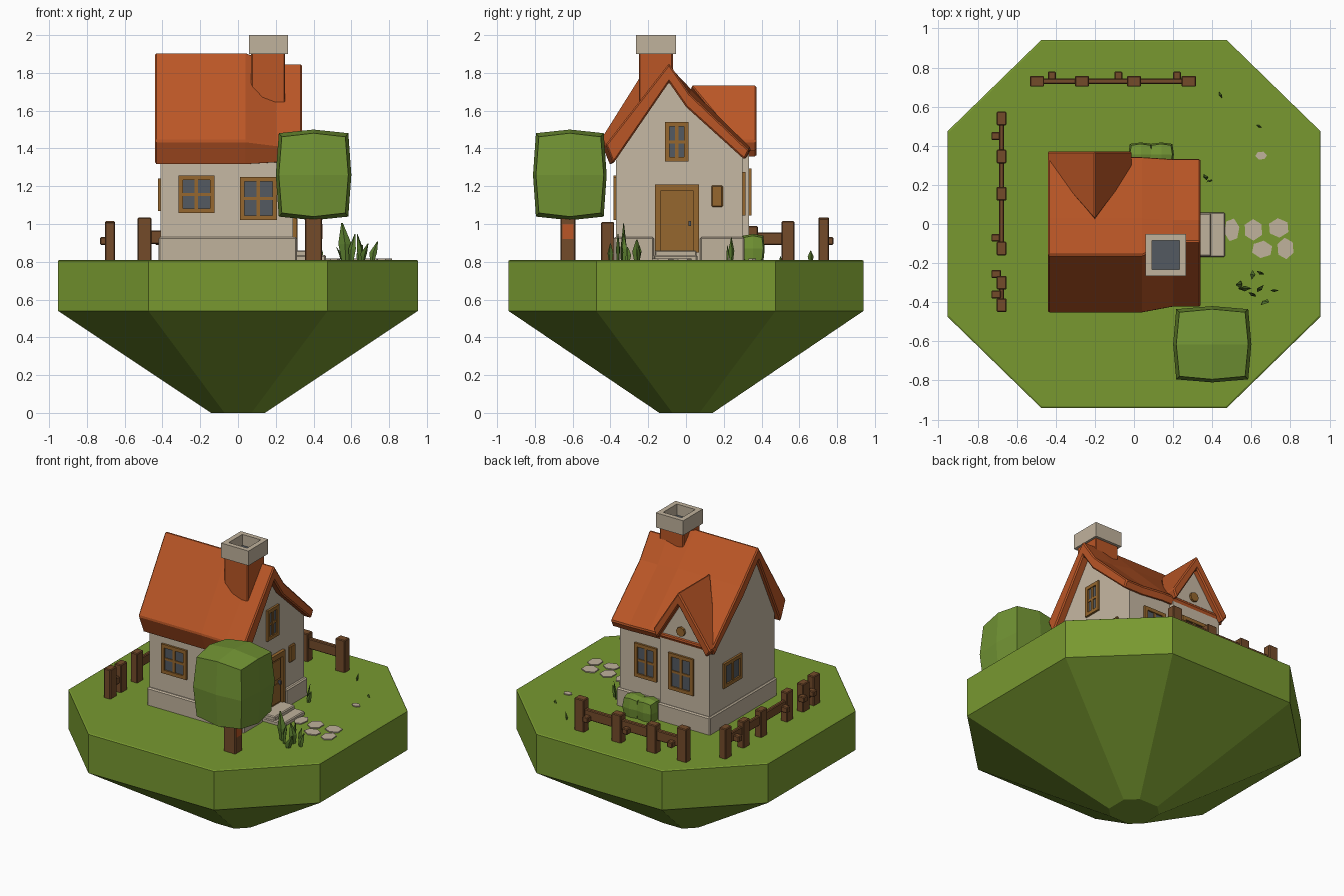
import bpy, bmesh, math, random
from mathutils import Vector, Matrix
random.seed(3)


def material(name, r, g, b):
    m = bpy.data.materials.new(name)
    lin = [((c / 255 + 0.055) / 1.055) ** 2.4 for c in (r, g, b)]
    m.diffuse_color = (*lin, 1)
    return m


GRASS = material("grass green", 120, 153, 48)
LEAF = material("leaf green", 114, 148, 52)
BLADE = material("dark blade green", 88, 122, 45)
ROOF = material("roof orange", 186, 86, 38)
WALL = material("plaster cream", 198, 184, 163)
STONE = material("pale stone", 192, 178, 156)
TIMBER = material("window timber", 150, 103, 46)
FENCE = material("fence brown", 116, 75, 42)
GLASS = material("dark glass", 84, 90, 97)


def finish(name, bm, mat, bevel=0, matrix=None):
    if matrix:
        bm.transform(matrix)
    bmesh.ops.recalc_face_normals(bm, faces=bm.faces)
    me = bpy.data.meshes.new(name)
    bm.to_mesh(me)
    bm.free()
    me.materials.append(mat)
    ob = bpy.data.objects.new(name, me)
    bpy.context.collection.objects.link(ob)
    if bevel:
        mod = ob.modifiers.new("soft edge", "BEVEL")
        mod.width, mod.segments, mod.limit_method = bevel, 1, "ANGLE"
    return ob


def add_loft(bm, rings):
    vs = [[bm.verts.new(p) for p in r] for r in rings]
    n = len(vs[0])
    for a, b in zip(vs, vs[1:]):
        for i in range(n):
            bm.faces.new((a[i], a[(i + 1) % n], b[(i + 1) % n], b[i]))
    bm.faces.new(vs[0][::-1])
    bm.faces.new(vs[-1])


def loft(name, mat, *lofts, bevel=0):
    bm = bmesh.new()
    for rings in lofts:
        add_loft(bm, rings)
    return finish(name, bm, mat, bevel)


def boxes(name, mat, *ranges, bevel=0, matrix=None):
    bm = bmesh.new()
    for x0, x1, y0, y1, z0, z1 in ranges:
        add_loft(bm, [[(x0, y0, z), (x1, y0, z), (x1, y1, z), (x0, y1, z)] for z in (z0, z1)])
    return finish(name, bm, mat, bevel, matrix)


# Floating island
def octagon(s, z):
    a, b, c = 0.953 * s, 0.94 * s, 0.475 * s
    return [(a, -c, z), (a, c, z), (c, b, z), (-c, b, z), (-a, c, z), (-a, -c, z), (-c, -b, z), (c, -b, z)]


loft("island", GRASS, [octagon(0.15, 0), octagon(1, 0.54), octagon(1, 0.805), octagon(0.992, 0.81)])

# House walls with a gable at each end
def gable(x, ry, rz):
    return [(x, -0.37, 0.8), (x, 0.30, 0.8), (x, 0.30, 1.37), (x, 0.0, 1.65), (x, ry, rz), (x, -0.37, 1.4)]


loft("house_walls", WALL, [gable(-0.41, -0.16, 1.84), gable(0.0, -0.16, 1.84),
                           gable(0.2, -0.09, 1.78), gable(0.29, -0.09, 1.78)])
bay = [(-0.41, 0.8), (-0.035, 0.8), (-0.035, 1.42), (-0.2, 1.68), (-0.41, 1.4)]
loft("back_bay_wall", WALL, [[(x, y, z) for x, z in bay] for y in (0.1, 0.333)])
boxes("foundation", STONE, (-0.422, 0.28, -0.385, 0.31, 0.8, 0.93), (-0.422, -0.025, 0, 0.345, 0.8, 0.93),
      (0.2, 0.312, -0.385, -0.17, 0.8, 0.93), (0.2, 0.312, 0.075, 0.31, 0.8, 0.93), bevel=0.008)

# Main roof, its ridge dropping towards the door end
left = [(-0.40, 1.31), (-0.455, 1.44), (-0.16, 1.91), (0.03, 1.71), (0.345, 1.40),
        (0.32, 1.35), (0.0, 1.64), (-0.16, 1.82)]
right = [(-0.385, 1.32), (-0.425, 1.42), (-0.09, 1.85), (0.02, 1.69), (0.335, 1.39),
         (0.31, 1.34), (0.0, 1.62), (-0.09, 1.75)]
loft("main_roof", ROOF, [[(x, y, z) for y, z in p]
                         for x, p in ((-0.44, left), (0.04, left), (0.2, right), (0.34, right))], bevel=0.008)

# Dormer roof over the back bay
chevron = [(-0.445, 1.40), (-0.2, 1.74), (-0.01, 1.44), (-0.035, 1.38), (-0.2, 1.65), (-0.41, 1.35)]
starts = (0.3, 0.02, 0.27, 0.27, 0.02, 0.3)
loft("dormer_roof", ROOF, [[(x, y, z) for (x, z), y in zip(chevron, starts)],
                           [(x, 0.372, z) for x, z in chevron]], bevel=0.008)

# Chimney with a hollow cap
boxes("chimney_shaft", ROOF, (0.07, 0.25, -0.25, -0.07, 1.4, 1.91), bevel=0.006)
boxes("chimney_cap", STONE, (0.058, 0.265, -0.265, -0.232, 1.9, 2.0), (0.058, 0.265, -0.085, -0.052, 1.9, 2.0),
      (0.058, 0.092, -0.235, -0.08, 1.9, 2.0), (0.232, 0.265, -0.235, -0.08, 1.9, 2.0))
boxes("chimney_hole", GLASS, (0.08, 0.245, -0.24, -0.075, 1.905, 1.925))


# Windows: local x along the wall, local -y outwards
def window(name, at, turn, w, h, cols=2, rows=2, f=0.024):
    m = Matrix.Translation(at) @ Matrix.Rotation(math.radians(turn), 4, "Z")
    a, b, d = w / 2, h / 2, -0.014
    bars = [(-a, a, d, 0.01, -b, -b + f), (-a, a, d, 0.01, b - f, b),
            (-a, -a + f, d, 0.01, -b + f, b - f), (a - f, a, d, 0.01, -b + f, b - f)]
    for i in range(1, cols):
        x = -a + w * i / cols
        bars.append((x - 0.009, x + 0.009, -0.01, 0.01, -b + f, b - f))
    for i in range(1, rows):
        z = -b + h * i / rows
        bars.append((-a + f, a - f, -0.009, 0.01, z - 0.008, z + 0.008))
    boxes(name + "_frame", TIMBER, *bars, matrix=m)
    boxes(name + "_glass", GLASS, (-a + 0.01, a - 0.01, -0.004, 0.003, -b + 0.01, b - 0.01), matrix=m)


window("front_left_window", (-0.22, -0.37, 1.157), 0, 0.19, 0.2)
window("front_right_window", (0.108, -0.37, 1.135), 0, 0.195, 0.23)
window("gable_window", (0.29, -0.048, 1.435), 90, 0.125, 0.21)
window("back_window", (0.09, 0.30, 1.16), 180, 0.17, 0.23)
window("bay_window", (-0.2, 0.333, 1.17), 180, 0.19, 0.25)
window("left_window", (-0.41, 0.092, 1.155), -90, 0.2, 0.17, rows=1)
boxes("small_shutter", TIMBER, (0.28, 0.302, 0.135, 0.195, 1.09, 1.205), bevel=0.006)

# Round vent in the dormer gable
bm = bmesh.new()
bmesh.ops.create_cone(bm, cap_ends=True, segments=8, radius1=0.032, radius2=0.032, depth=0.03)
finish("dormer_vent", bm, TIMBER, 0, Matrix.Translation((-0.2, 0.333, 1.46)) @ Matrix.Rotation(math.pi / 2, 4, "X"))

# Door, frame and handle
boxes("door_frame", TIMBER, (0.27, 0.312, -0.165, -0.135, 0.85, 1.21), (0.27, 0.312, 0.04, 0.07, 0.85, 1.21),
      (0.27, 0.312, -0.165, 0.07, 1.175, 1.21))
boxes("door", TIMBER, (0.27, 0.296, -0.14, 0.045, 0.85, 1.18), (0.29, 0.301, -0.125, 0.03, 1.03, 1.16),
      (0.29, 0.301, -0.125, 0.03, 0.87, 1.0))
boxes("door_handle", GLASS, (0.295, 0.312, 0.012, 0.026, 0.99, 1.015))

# Door steps and stepping stones
boxes("steps", STONE, (0.27, 0.465, -0.17, 0.06, 0.8, 0.835), (0.27, 0.395, -0.165, 0.055, 0.8, 0.86), bevel=0.006)
stones = []
for x, y, rx, ry in ((0.5, -0.03, 0.04, 0.06), (0.61, -0.03, 0.05, 0.055), (0.655, -0.13, 0.055, 0.045),
                     (0.74, -0.02, 0.055, 0.05), (0.775, -0.125, 0.045, 0.055), (0.65, 0.35, 0.03, 0.022)):
    k = random.uniform(0, 1)
    ring = [(x + rx * math.cos(k + i * math.pi / 3), y + ry * math.sin(k + i * math.pi / 3)) for i in range(6)]
    stones.append([[(a, b, z) for a, b in ring] for z in (0.8, 0.817)])
loft("stepping_stones", STONE, *stones)


# Tree: a swollen cube crown on a square trunk
def blob(name, mat, at, size, corner=0.88):
    bm = bmesh.new()
    bmesh.ops.create_cube(bm, size=2)
    bmesh.ops.subdivide_edges(bm, edges=bm.edges[:], cuts=1, use_grid_fill=True)
    for v in bm.verts:
        n = sum(abs(c) > 0.5 for c in v.co)
        v.co *= {1: 1, 2: (1 + corner) / 2 - 0.02, 3: corner - 0.04}[n]
        v.co = Vector(at) + v.co * Vector(size)
    return finish(name, bm, mat)


blob("tree_crown", LEAF, (0.4, -0.615, 1.26), (0.2, 0.195, 0.24))
boxes("tree_trunk", FENCE, (0.355, 0.445, -0.665, -0.585, 0.8, 1.06), bevel=0.006)
boxes("trunk_patch", ROOF, (0.44, 0.448, -0.655, -0.595, 0.92, 1.0))
for i, x in enumerate((0.035, 0.14)):
    blob(f"bush_{i + 1}", LEAF, (x, 0.355, 0.87), (0.064, 0.062, 0.077), 0.8)


# Grass blades
def blade(x, y, h, w, lean):
    t = random.uniform(0, math.pi)
    c, s = math.cos(t), math.sin(t)
    rings = []
    for k, ww in ((0, 0.55), (0.45, 1), (0.98, 0.12)):
        cx, a, b = x + lean * k * k, w * ww / 2, w * ww / 5
        rings.append([(cx + u * c - v * s, y + u * s + v * c, 0.8 + h * k)
                      for u, v in ((a, 0), (0, b), (-a, 0), (0, -b))])
    return rings


tufts = [(0.57, -0.33, 0.21, 0.07, -0.02), (0.6, -0.36, 0.15, 0.045, 0.02), (0.65, -0.33, 0.15, 0.05, -0.02),
         (0.66, -0.4, 0.1, 0.045, 0.03), (0.71, -0.34, 0.11, 0.04, 0.03), (0.6, -0.26, 0.12, 0.05, 0.02),
         (0.64, -0.25, 0.09, 0.04, 0.02), (0.55, -0.31, 0.08, 0.04, -0.03), (0.36, 0.24, 0.13, 0.035, 0.02),
         (0.38, 0.22, 0.09, 0.03, 0.02), (0.44, 0.66, 0.06, 0.035, 0.01), (0.64, 0.5, 0.03, 0.03, 0)]
loft("grass_blades", BLADE, *[blade(*t) for t in tufts])

# Back fence
posts = [(x - 0.036, x + 0.036, 0.702, 0.758, 0.8, z)
         for x, z in ((-0.495, 1.035), (-0.265, 1.0), (0.0, 1.0), (0.28, 1.03))]
pegs = [(x - 0.02, x + 0.02, 0.73, 0.78, 0.89, 0.93) for x in (-0.42, -0.08, 0.22)]
boxes("back_fence", FENCE, *posts, *pegs, (-0.5, 0.28, 0.715, 0.745, 0.895, 0.965), bevel=0.005)

# Left fence, with a broken piece at the front
posts = [(-0.703, -0.652, y - 0.035, y + 0.035, 0.8, z)
         for y, z in ((0.54, 1.015), (0.345, 0.99), (0.155, 0.99), (-0.125, 1.01), (-0.3, 1.0), (-0.415, 1.01))]
pegs = [(-0.73, -0.68, y - 0.02, y + 0.02, 0.89, 0.93) for y in (0.45, -0.07, -0.255, -0.36)]
boxes("left_fence", FENCE, *posts, *pegs, (-0.69, -0.665, -0.13, 0.54, 0.89, 0.955),
      (-0.69, -0.665, -0.41, -0.3, 0.87, 0.92), bevel=0.005)
